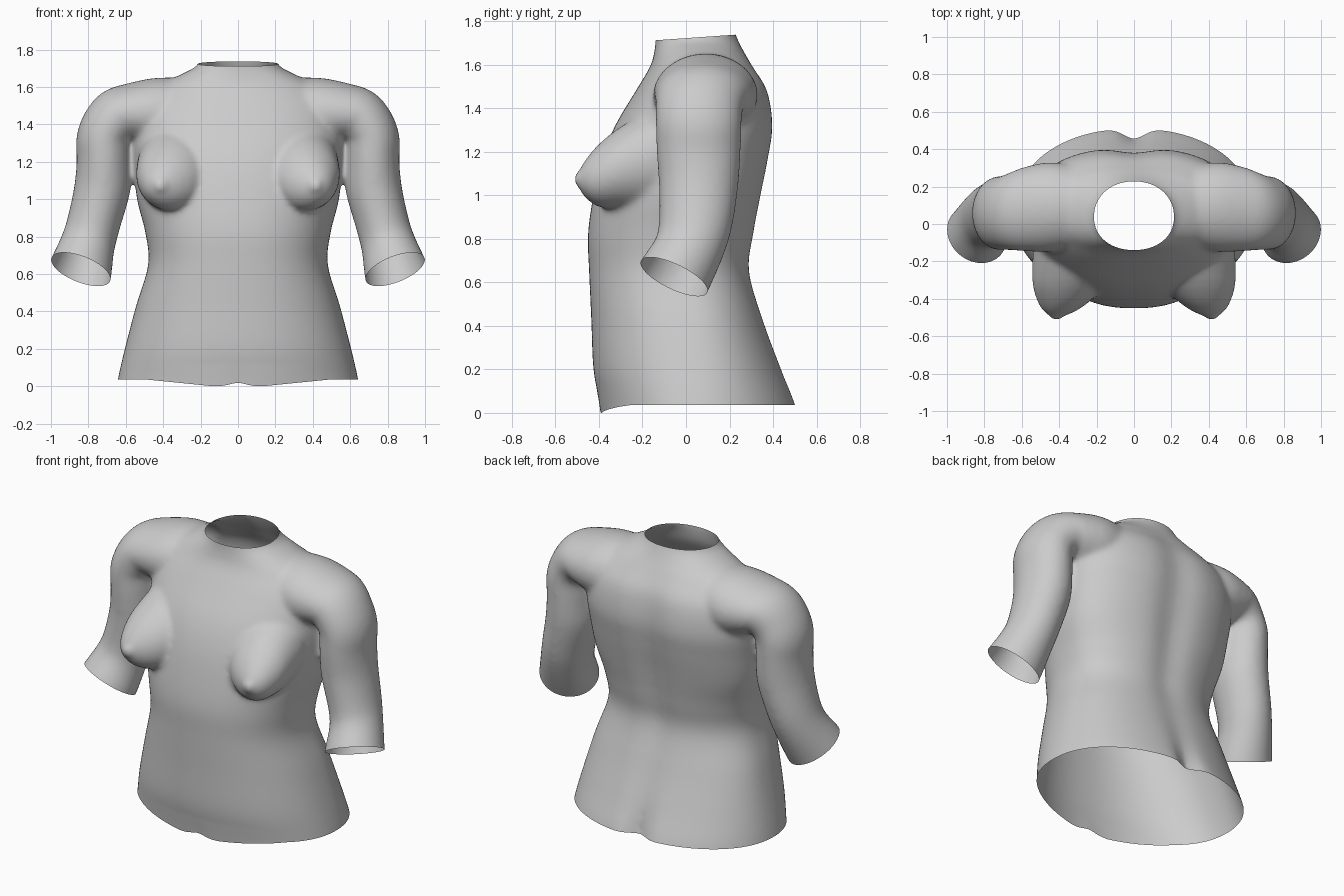
import bpy, bmesh, math
from mathutils import Vector

if "Cube" in bpy.data.objects:
    bpy.data.objects.remove(bpy.data.objects["Cube"])


def resample(rows, k):
    """Catmull-Rom interpolation of rows of section parameters."""
    out = []
    for i in range(len(rows) - 1):
        p0, p1 = rows[max(i - 1, 0)], rows[i]
        p2, p3 = rows[i + 1], rows[min(i + 2, len(rows) - 1)]
        for j in range(k):
            t = j / k
            out.append([0.5 * (2 * b + (c - a) * t + (2 * a - 5 * b + 4 * c - d) * t * t
                        + (3 * b - a - 3 * c + d) * t ** 3)
                        for a, b, c, d in zip(p0, p1, p2, p3)])
    out.append(list(rows[-1]))
    return out


def loft(bm, rings, side=1):
    """Closed solid through rings of points; side=-1 mirrors it in x."""
    vs = [[bm.verts.new((p[0] * side, p[1], p[2])) for p in r] for r in rings]
    n = len(vs[0])
    faces = [bm.faces.new((a[i], a[(i + 1) % n], b[(i + 1) % n], b[i]))
             for a, b in zip(vs, vs[1:]) for i in range(n)]
    faces += [bm.faces.new(vs[0]), bm.faces.new(vs[-1])]
    bmesh.ops.recalc_face_normals(bm, faces=faces)


def ellipse(c, normal, ru, rv, n=40):
    c, d = Vector(c), Vector(normal).normalized()
    u = Vector((-d.z, 0, d.x)).normalized()
    v = u.cross(d)
    return [c + u * ru * math.cos(2 * math.pi * i / n) + v * rv * math.sin(2 * math.pi * i / n)
            for i in range(n)]


def torso_ring(z, hw, yf, yb, cy, e, groove, gw, n=96):
    pts = []
    for i in range(n):
        a = 2 * math.pi * i / n
        ca, sa = math.cos(a), math.sin(a)
        x = hw * math.copysign(abs(ca) ** (2 / e), ca)
        s = abs(sa) ** (2 / e)
        y = cy + (yb - cy) * s - groove * math.exp(-(x / gw) ** 2) if sa > 0 else cy + (yf - cy) * s
        pts.append((x, y, z))
    return pts


# z, half width, front y, back y, widest y, squareness, back groove depth, groove width
TORSO = [
    (-0.10, .665, -.37, .545, .05, 2.15, .07, .07),
    (0.04, .642, -.395, .51, .05, 2.15, .06, .07),
    (0.20, .605, -.425, .445, .04, 2.2, .025, .08),
    (0.43, .545, -.435, .36, .02, 2.25, .015, .10),
    (0.65, .48, -.445, .30, -.02, 2.3, .02, .10),
    (0.82, .495, -.45, .32, -.01, 2.3, .025, .10),
    (1.00, .54, -.425, .355, .03, 2.3, .03, .11),
    (1.17, .555, -.385, .39, .06, 2.3, .03, .12),
    (1.32, .565, -.325, .41, .08, 2.3, .03, .12),
    (1.48, .55, -.23, .385, .09, 2.2, .025, .12),
    (1.59, .46, -.165, .315, .09, 2.1, .01, .12),
    (1.66, .32, -.145, .265, .07, 2.1, 0, .12),
    (1.71, .225, -.14, .24, .05, 2.1, 0, .12),
    (1.76, .20, -.14, .22, .045, 2.1, 0, .12),
    (1.84, .20, -.15, .20, .04, 2.1, 0, .12),
]

# centre, direction, in-plane radius, depth radius: shoulder to elbow
ELBOW, ELBOW_DIR = (.84, -.055, .625), (.34, -.41, -.85)
ARM = [
    (.30, .09, 1.46, 1, 0, 0, .19, .22),
    (.45, .09, 1.46, 1, 0, 0, .188, .24),
    (.586, .08, 1.458, .98, 0, -.17, .158, .225),
    (.645, .07, 1.44, .82, 0, -.57, .153, .21),
    (.687, .06, 1.39, .5, 0, -.866, .15, .20),
    (.717, .058, 1.32, 0, 0, -1, .148, .197),
    (.718, .058, 1.20, 0, 0, -1, .145, .193),
    (.727, .058, 1.05, .1, 0, -1, .150, .183),
    (.772, .045, .87, .2, 0, -.98, .143, .170),
    (.803, .015, .76, .3, -.2, -.93, .147, .162),
    (*ELBOW, *ELBOW_DIR, .170, .170),
    (.88, -.105, .53, *ELBOW_DIR, .178, .178),
]

# centre x, y, z and radii across x and z: chest wall to tip
BREAST = [
    (.32, -.12, 1.17, .22, .25),
    (.35, -.30, 1.125, .195, .19),
    (.372, -.40, 1.09, .15, .145),
    (.395, -.46, 1.075, .095, .09),
    (.41, -.49, 1.072, .045, .045),
    (.42, -.515, 1.075, .018, .018),
]

# Solid parts
bm = bmesh.new()
loft(bm, [torso_ring(*r) for r in resample(TORSO, 5)])
for side in (1, -1):
    loft(bm, [ellipse(r[:3], r[3:6], r[6], r[7]) for r in resample(ARM, 4)], side)
    loft(bm, [[(x + rx * math.cos(k * math.pi / 16), y, z + rz * math.sin(k * math.pi / 16))
               for k in range(32)] for x, y, z, rx, rz in resample(BREAST, 3)], side)
mesh = bpy.data.meshes.new("torso")
bm.to_mesh(mesh)
bm.free()
torso = bpy.data.objects.new("torso", mesh)
bpy.context.collection.objects.link(torso)

# Fuse and soften
rem = torso.modifiers.new("fuse", 'REMESH')
rem.mode, rem.voxel_size = 'VOXEL', 0.014
smo = torso.modifiers.new("soften", 'SMOOTH')
smo.factor, smo.iterations = 0.5, 14
bpy.context.view_layer.update()
deps = bpy.context.evaluated_depsgraph_get()
fused = bpy.data.meshes.new_from_object(torso.evaluated_get(deps))
torso.modifiers.clear()

# Open the neck, hem and elbows
bm = bmesh.new()
bm.from_mesh(fused)


def cut(co, no, keep=lambda p: True):
    vs = [v for v in bm.verts if keep(v.co)]
    s = set(vs)
    es = [e for e in bm.edges if all(v in s for v in e.verts)]
    fs = [f for f in bm.faces if all(v in s for v in f.verts)]
    bmesh.ops.bisect_plane(bm, geom=vs + es + fs, plane_co=co, plane_no=no, clear_outer=True)


cut((0, -.13, 1.712), (0, -.07, 1))
cut((0, 0, .037), (0, 0, -1))
for side in (1, -1):
    cut((ELBOW[0] * side, *ELBOW[1:]), (ELBOW_DIR[0] * side, *ELBOW_DIR[1:]),
        lambda p: p.x * side > .62 and .3 < p.z < 1.0)

# Wavy front hem
for v in bm.verts:
    if v.co.z < .12 and v.co.y < 0:
        w = min(1, max(0, (.5 - abs(v.co.x)) / .37))
        dip = .037 * w - .018 * math.exp(-(v.co.x / .06) ** 2)
        v.co.z -= dip * (.12 - v.co.z) / .083
for f in bm.faces:
    f.smooth = True
bm.to_mesh(fused)
bm.free()
torso.data = fused
bpy.data.meshes.remove(mesh)
fused.name = "torso"
